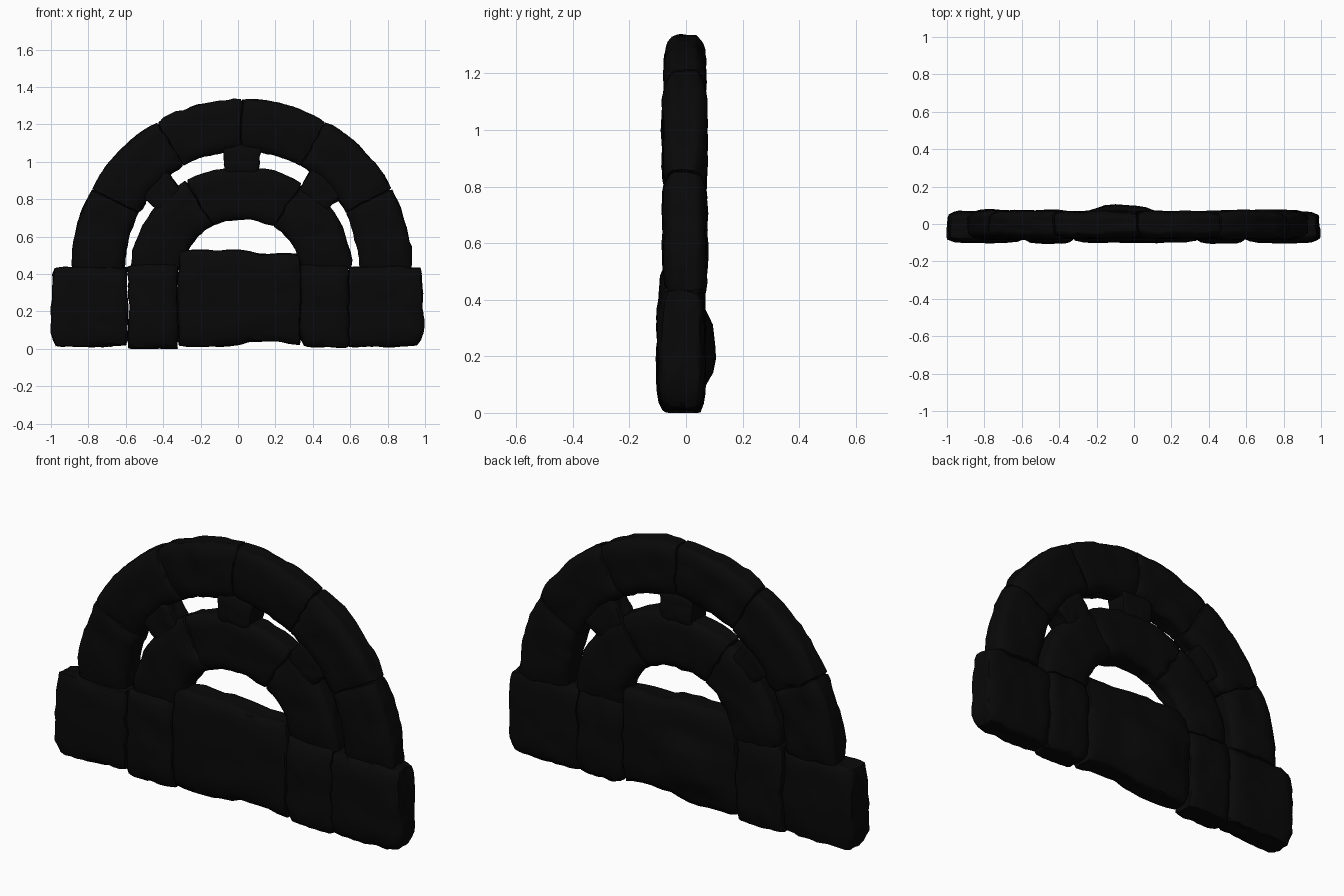
import bpy, bmesh, math
from mathutils import Vector, noise

cube = bpy.data.objects.get("Cube")
if cube:
    bpy.data.objects.remove(cube, do_unlink=True)

# one near-black stone colour
stone_mat = bpy.data.materials.new("black_stone")
stone_mat.use_nodes = True
colour = (0.0025, 0.0025, 0.0025, 1)
stone_mat.diffuse_color = colour
bsdf = stone_mat.node_tree.nodes["Principled BSDF"]
bsdf.inputs["Base Color"].default_value = colour
bsdf.inputs["Roughness"].default_value = 0.9

CX, CZ = 0.02, 0.43      # centre of both arches


def lerp(a, b, t):
    return a + (b - a) * t


def bump(t, lo, hi):
    """Smooth swelling between lo and hi, zero outside."""
    s = (t - lo) / (hi - lo)
    return min(1, 2.5 * math.sin(math.pi * s)) if 0 < s < 1 else 0


def pillow(y0, y1, v, across, along, w, u):
    """Depth that thins towards the rims (w) and the joints (u)."""
    thin = (1 - across * abs(2 * w - 1) ** 6) * (1 - along * abs(2 * u - 1) ** 8)
    return (y0 + y1) / 2 + (y1 - y0) * (v - 0.5) * thin


def stone(name, place, rough=0.009):
    """Rough-hewn block: a fine cube placed by a mapping of its 0..1 coordinates."""
    bm = bmesh.new()
    bmesh.ops.create_cube(bm, size=1)
    bmesh.ops.subdivide_edges(bm, edges=bm.edges[:], cuts=11, use_grid_fill=True)
    half = Vector((0.5, 0.5, 0.5))
    for v in bm.verts:
        v.co = place(*(v.co + half))
    # worn arrises
    bmesh.ops.smooth_vert(bm, verts=bm.verts[:], factor=0.5,
                          use_axis_x=True, use_axis_y=True, use_axis_z=True)
    # uneven faces, chipped mostly along the outline
    for v in bm.verts:
        p = v.co.copy()
        v.co += noise.noise_vector(p * 8) * rough
        chip = noise.noise_vector(p * 22) * rough
        v.co += Vector((chip.x, chip.y * 0.5, chip.z))
        v.co.z = max(v.co.z, 0)
    bmesh.ops.recalc_face_normals(bm, faces=bm.faces[:])
    mesh = bpy.data.meshes.new(name)
    bm.to_mesh(mesh)
    bm.free()
    mesh.materials.append(stone_mat)
    mesh.polygons.foreach_set("use_smooth", [True] * len(mesh.polygons))
    mesh.set_sharp_from_angle(angle=math.radians(45))
    obj = bpy.data.objects.new(name, mesh)
    bpy.context.collection.objects.link(obj)


def block(name, x0, x1, z0, z1, taper_l=0, taper_r=0, cut_l=0, cut_r=0):
    """Upright block; tapers narrow its top, cuts chamfer its lower corners."""
    def place(u, v, w):
        foot = max(0, 1 - w * 6)
        left = x0 + taper_l * w + cut_l * foot
        right = x1 - taper_r * w - cut_r * foot
        y = pillow(-0.099, 0.067, v, 0.25, 0.2, w, u)
        return Vector((lerp(left, right, u), y, lerp(z0, z1, w)))
    stone(name, place)


def centre_place(u, v, w):
    """Wide block with a stepped top, a hollow foot and a swelling at the rear."""
    x = lerp(-0.32, 0.335, u)
    top = 0.525 if x < 0.08 else 0.505
    z = lerp(0.015 + 0.025 * bump(x, 0, 0.3), top, w)
    rear = 0.065 + 0.035 * bump(x, -0.24, 0.1) * bump(z, 0.11, 0.35)
    return Vector((x, pillow(-0.098, rear, v, 0.3, 0.15, w, u), z))


def voussoir(name, a0, a1, inner, outer, y0, y1):
    """Wedge of an elliptical ring; inner and outer are (x, z) radii, angles in degrees."""
    def place(u, v, w):
        a = math.radians(lerp(a0, a1, u))
        rx, rz = lerp(inner[0], outer[0], w), lerp(inner[1], outer[1], w)
        y = pillow(y0, y1, v, 0.4, 0.12, w, u)
        return Vector((CX + rx * math.cos(a), y, CZ + rz * math.sin(a)))
    stone(name, place)


# foundation course
block("left_end_block", 0.59, 0.997, 0.014, 0.437, taper_r=0.015, cut_r=0.035)
block("right_end_block", -1.003, -0.592, 0.014, 0.437, taper_l=0.016, cut_l=0.035)
block("left_inner_block", 0.335, 0.59, 0.01, 0.447, cut_l=0.02)
block("right_inner_block", -0.583, -0.325, 0.0, 0.447)
stone("centre_block", centre_place)

# outer arch ring, its lower stones a little deeper
joints = [0, 28, 60, 90, 120, 152, 180]
for i, (a0, a1) in enumerate(zip(joints, joints[1:])):
    extra = 0.006 if i in (0, 1, 4, 5) else 0
    voussoir(f"outer_arch_stone_{i + 1}", a0, a1, (0.628, 0.632), (0.908, 0.905),
             -0.076 - extra, 0.068 + extra)

# inner arch ring
joints = [0, 57, 120, 180]
for i, (a0, a1) in enumerate(zip(joints, joints[1:])):
    voussoir(f"inner_arch_stone_{i + 1}", a0, a1, (0.312, 0.265), (0.59, 0.542),
             -0.077, 0.067)

# small spacers holding the two rings apart
for name, a0, a1 in (("left_spacer", 36, 55),
                     ("top_spacer", 81, 99),
                     ("right_spacer", 127, 144)):
    voussoir(name, a0, a1, (0.51, 0.49), (0.68, 0.67), -0.07, 0.06)
